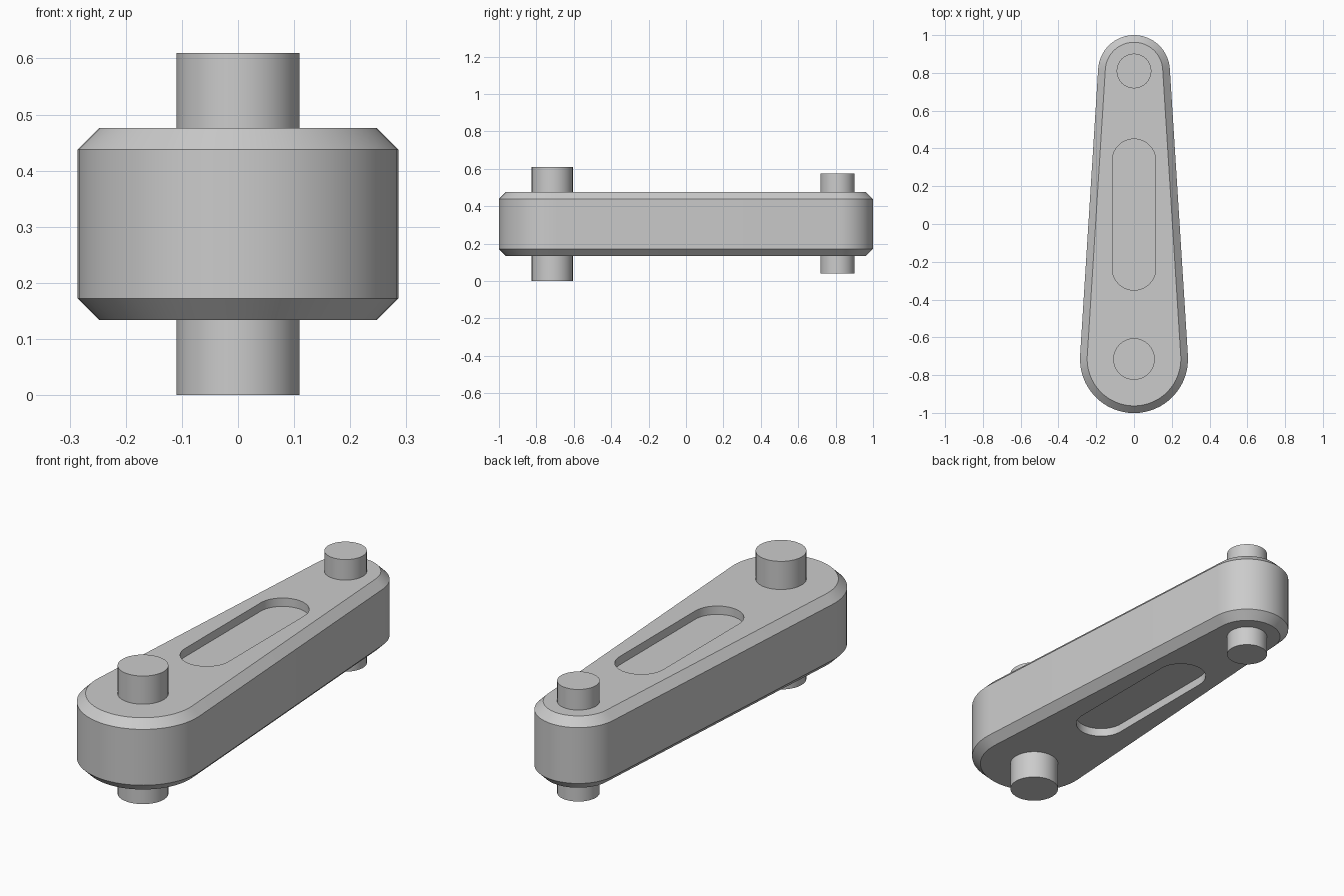
import bpy, bmesh
from math import pi, sin, cos, asin, radians

if "Cube" in bpy.data.objects:
    bpy.data.objects.remove(bpy.data.objects["Cube"])

grey = bpy.data.materials.new("plain grey")
colour = (0.6, 0.6, 0.6, 1)
grey.diffuse_color = colour
grey.use_nodes = True
grey.node_tree.nodes["Principled BSDF"].inputs["Base Color"].default_value = colour

FRONT, BACK = -0.715, 0.81      # pin axes along y
STEPS = 32                      # segments per rounded end


def arc(y, radius, start, end):
    angles = [start + (end - start) * i / STEPS for i in range(STEPS + 1)]
    return [(radius * cos(a), y + radius * sin(a)) for a in angles]


def rounded_outline(y0, r0, y1, r1):
    """Two round ends joined by their common tangents."""
    t = asin((r0 - r1) / (y1 - y0))
    return arc(y1, r1, t, pi - t) + arc(y0, r0, pi - t, 2 * pi + t)


def finish(name, bm):
    bmesh.ops.recalc_face_normals(bm, faces=bm.faces)
    mesh = bpy.data.meshes.new(name)
    bm.to_mesh(mesh)
    bm.free()
    mesh.materials.append(grey)
    obj = bpy.data.objects.new(name, mesh)
    bpy.context.collection.objects.link(obj)
    bpy.ops.object.select_all(action='DESELECT')
    obj.select_set(True)
    bpy.context.view_layer.objects.active = obj
    bpy.ops.object.shade_smooth_by_angle(angle=radians(30))
    return obj


def loft(name, sections):
    """Skin stacked outlines of equal point count and cap both ends."""
    bm = bmesh.new()
    rings = [[bm.verts.new((x, y, z)) for x, y in outline]
             for outline, z in sections]
    for a, b in zip(rings, rings[1:]):
        for i in range(len(a)):
            j = (i + 1) % len(a)
            bm.faces.new((a[i], a[j], b[j], b[i]))
    bm.faces.new(rings[0])
    bm.faces.new(rings[-1])
    return finish(name, bm)


def pin(name, y, radius, bottom, top):
    circle = arc(y, radius, 0, 2 * pi)[:-1]
    return loft(name, [(circle, bottom), (circle, top)])


# Tapered arm: chamfered rims and a shallow slot in the top and bottom
wide = rounded_outline(FRONT, 0.286, BACK, 0.19)
rim = rounded_outline(FRONT, 0.248, BACK, 0.152)
slot = rounded_outline(-0.235, 0.115, 0.335, 0.115)
bottom, top, chamfer, depth = 0.134, 0.476, 0.038, 0.04
loft("arm", [
    (slot, bottom + depth), (slot, bottom), (rim, bottom),
    (wide, bottom + chamfer), (wide, top - chamfer),
    (rim, top), (slot, top), (slot, top - depth)])

# Pins through both ends
pin("front_pin", FRONT, 0.11, 0, 0.61)
pin("back_pin", BACK, 0.092, 0.04, 0.574)
